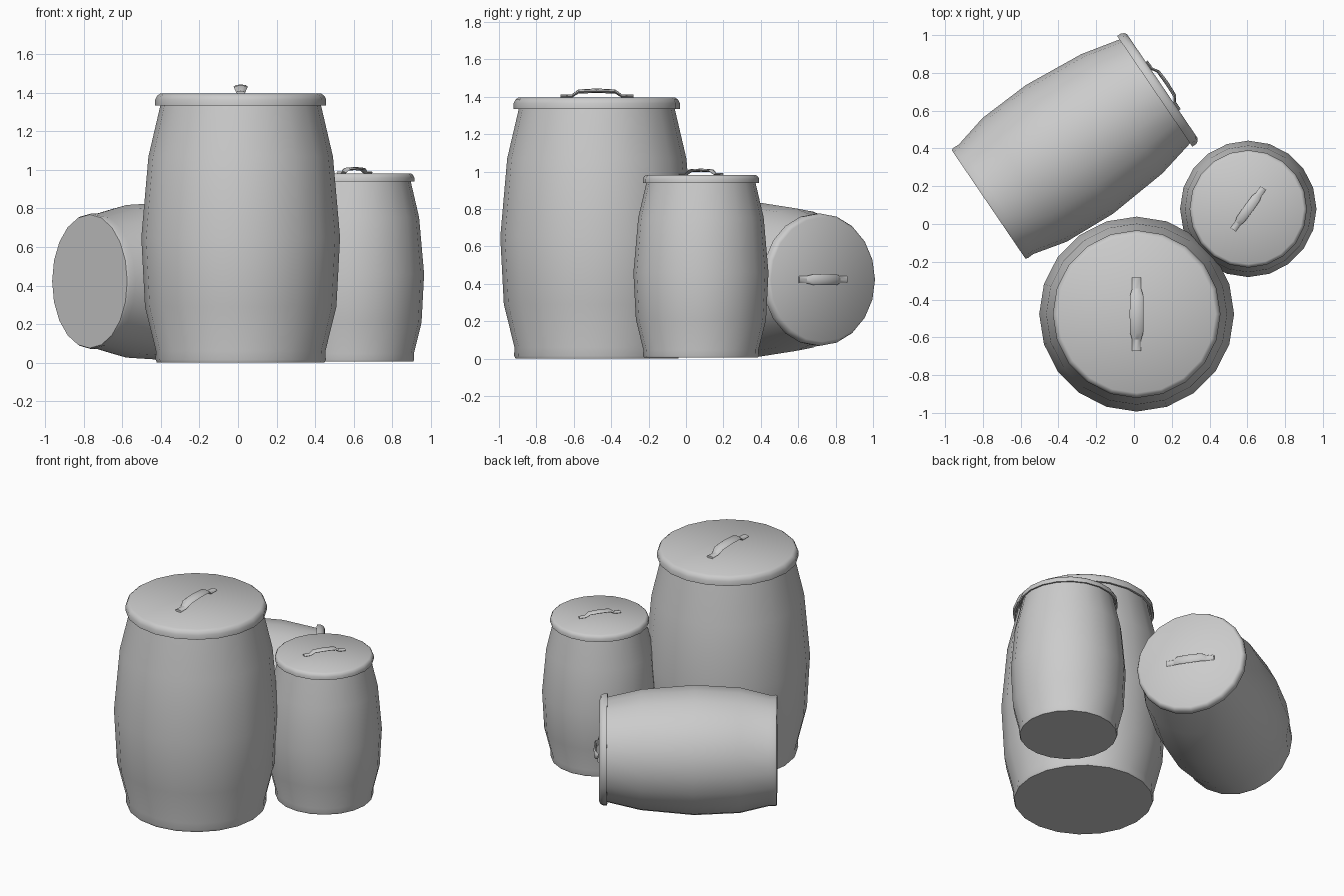
import bpy, bmesh
from math import radians, pi, cos, sin
from mathutils import Matrix, Vector

cube = bpy.data.objects.get("Cube")
if cube:
    bpy.data.objects.remove(cube)

# Single flat colour
grey = bpy.data.materials.new("plain_grey")
grey.use_nodes = True
grey.diffuse_color = (0.6, 0.6, 0.6, 1)
grey.node_tree.nodes["Principled BSDF"].inputs["Base Color"].default_value = (0.6, 0.6, 0.6, 1)

SIDES = 20

# Profiles as (radius, height)
BODY = [(0.435, 0), (0.442, 0.015), (0.44, 0.06), (0.497, 0.29), (0.516, 0.65),
        (0.479, 1.07), (0.417, 1.335), (0.412, 1.37)]
LID = [(0.422, 1.36), (0.43, 1.335), (0.444, 1.335), (0.444, 1.365),
       (0.434, 1.385), (0.418, 1.396)]

# Handle stations as (y, z, half width, half thickness)
HALF_HANDLE = [(0.195, 1.402, 0.024, 0.009), (0.135, 1.403, 0.024, 0.009),
               (0.098, 1.428, 0.035, 0.011), (0.0, 1.432, 0.037, 0.012)]


def finish(name, rings, matrix):
    """Skin a stack of equal vertex rings, cap both ends and place the part."""
    bm = bmesh.new()
    loops = [[bm.verts.new(p) for p in ring] for ring in rings]
    count = len(loops[0])
    for low, high in zip(loops, loops[1:]):
        for i in range(count):
            j = (i + 1) % count
            bm.faces.new((low[i], low[j], high[j], high[i]))
    bm.faces.new(loops[0][::-1])
    bm.faces.new(loops[-1])
    bmesh.ops.recalc_face_normals(bm, faces=bm.faces)
    mesh = bpy.data.meshes.new(name)
    bm.to_mesh(mesh)
    bm.free()
    mesh.materials.append(grey)
    obj = bpy.data.objects.new(name, mesh)
    obj.matrix_world = matrix
    bpy.context.collection.objects.link(obj)
    bpy.ops.object.select_all(action='DESELECT')
    obj.select_set(True)
    bpy.context.view_layer.objects.active = obj
    bpy.ops.object.shade_smooth_by_angle(angle=radians(35))


def circle(count, rx, ry):
    return [(rx * cos(2 * pi * i / count), ry * sin(2 * pi * i / count)) for i in range(count)]


def lathe(profile):
    return [[Vector((x, y, z)) for x, y in circle(SIDES, r, r)] for r, z in profile]


def handle_rings():
    mirrored = [(-y, z, w, t) for y, z, w, t in HALF_HANDLE[:-1]]
    path = HALF_HANDLE + mirrored[::-1]
    return [[Vector((x, y, z + dz)) for x, dz in circle(8, w, t)] for y, z, w, t in path]


def barrel(name, location, size, turn, tilt=0):
    matrix = (Matrix.Translation(location) @ Matrix.Rotation(radians(turn), 4, 'Z')
              @ Matrix.Rotation(radians(tilt), 4, 'Y') @ Matrix.Scale(size, 4))
    finish(name + "_body", lathe(BODY), matrix)
    finish(name + "_lid", lathe(LID), matrix)
    finish(name + "_handle", handle_rings(), matrix)


barrel("large_barrel", (0.014, -0.477, 0), 1.0, 0)
barrel("small_barrel", (0.605, 0.08, 0.005), 0.70, -36)
barrel("fallen_barrel", (-0.77, 0.104, 0.422), 0.797, 34.2, 90)
